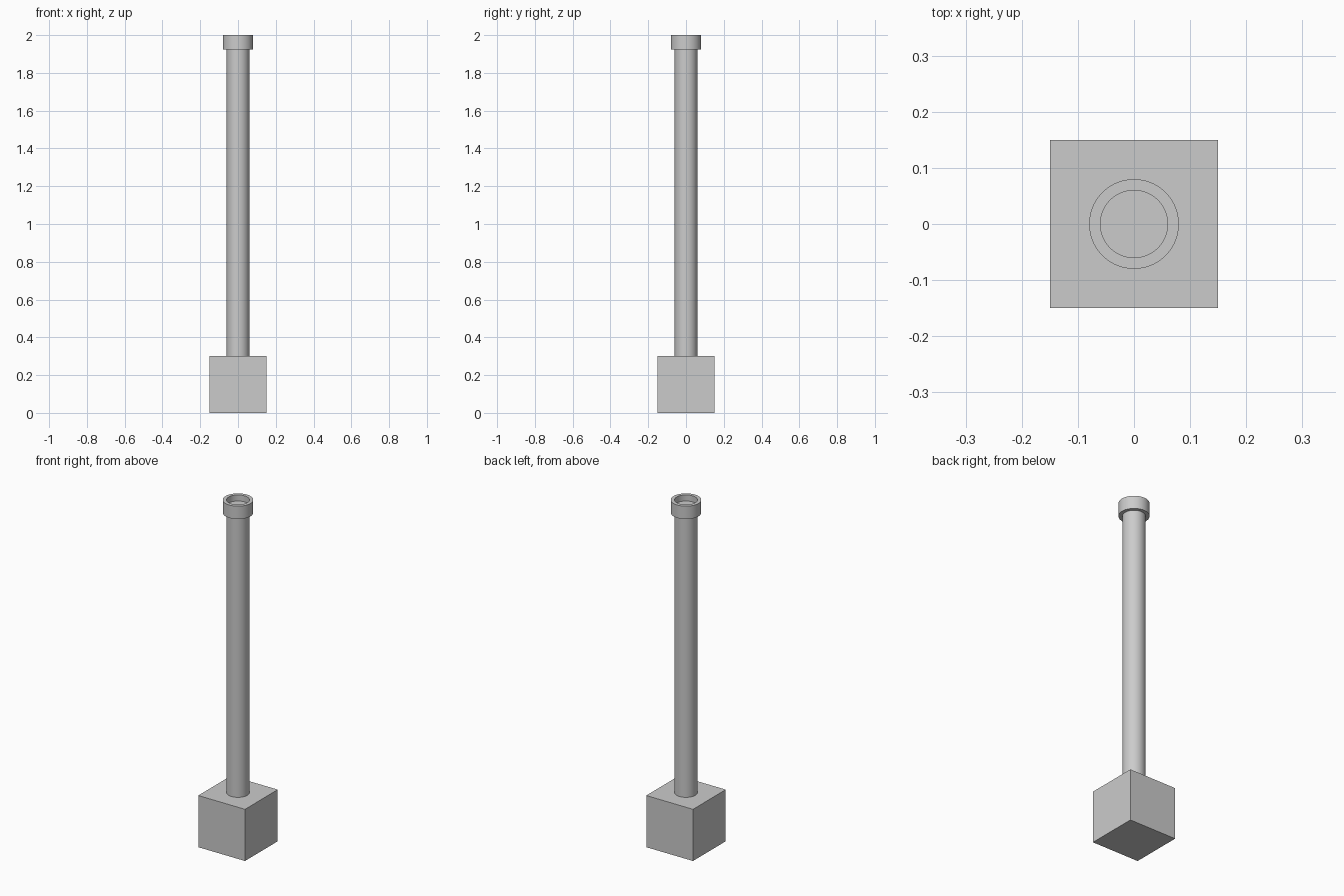
import bpy
import bmesh
import math

cube = bpy.data.objects.get("Cube")
if cube:
    bpy.data.objects.remove(cube)

# One plain grey for the whole model
grey = bpy.data.materials.new("plain_grey")
grey.use_nodes = True
colour = (0.6, 0.6, 0.6, 1)
grey.diffuse_color = colour
grey.node_tree.nodes["Principled BSDF"].inputs["Base Color"].default_value = colour


def lathe(name, profile, closed, segments=64):
    """Spin a radius/height profile around the z axis."""
    bm = bmesh.new()
    verts = [bm.verts.new((r, 0, z)) for r, z in profile]
    edges = [bm.edges.new(pair) for pair in zip(verts, verts[1:])]
    if closed:
        edges.append(bm.edges.new((verts[-1], verts[0])))
    bmesh.ops.spin(bm, geom=verts + edges, cent=(0, 0, 0), axis=(0, 0, 1),
                   angle=math.tau, steps=segments, use_duplicate=False)
    bmesh.ops.remove_doubles(bm, verts=bm.verts, dist=0.0001)
    bmesh.ops.recalc_face_normals(bm, faces=bm.faces)
    mesh = bpy.data.meshes.new(name)
    bm.to_mesh(mesh)
    bm.free()
    obj = bpy.data.objects.new(name, mesh)
    bpy.context.collection.objects.link(obj)
    mesh.materials.append(grey)
    bpy.ops.object.select_all(action="DESELECT")
    obj.select_set(True)
    bpy.context.view_layer.objects.active = obj
    bpy.ops.object.shade_smooth_by_angle(angle=math.radians(30))
    return obj


# Square base block
bpy.ops.mesh.primitive_cube_add(size=0.3, location=(0, 0, 0.15))
base = bpy.context.object
base.name = "base_block"
base.data.materials.append(grey)

# Solid round post, ending just below the rim of the collar
lathe("post", [(0, 0.3), (0.06, 0.3), (0.06, 1.965), (0, 1.965)], False)

# Ring collar around the top of the post
lathe("top_collar", [(0.06, 1.925), (0.08, 1.925), (0.08, 2), (0.06, 2)], True)
